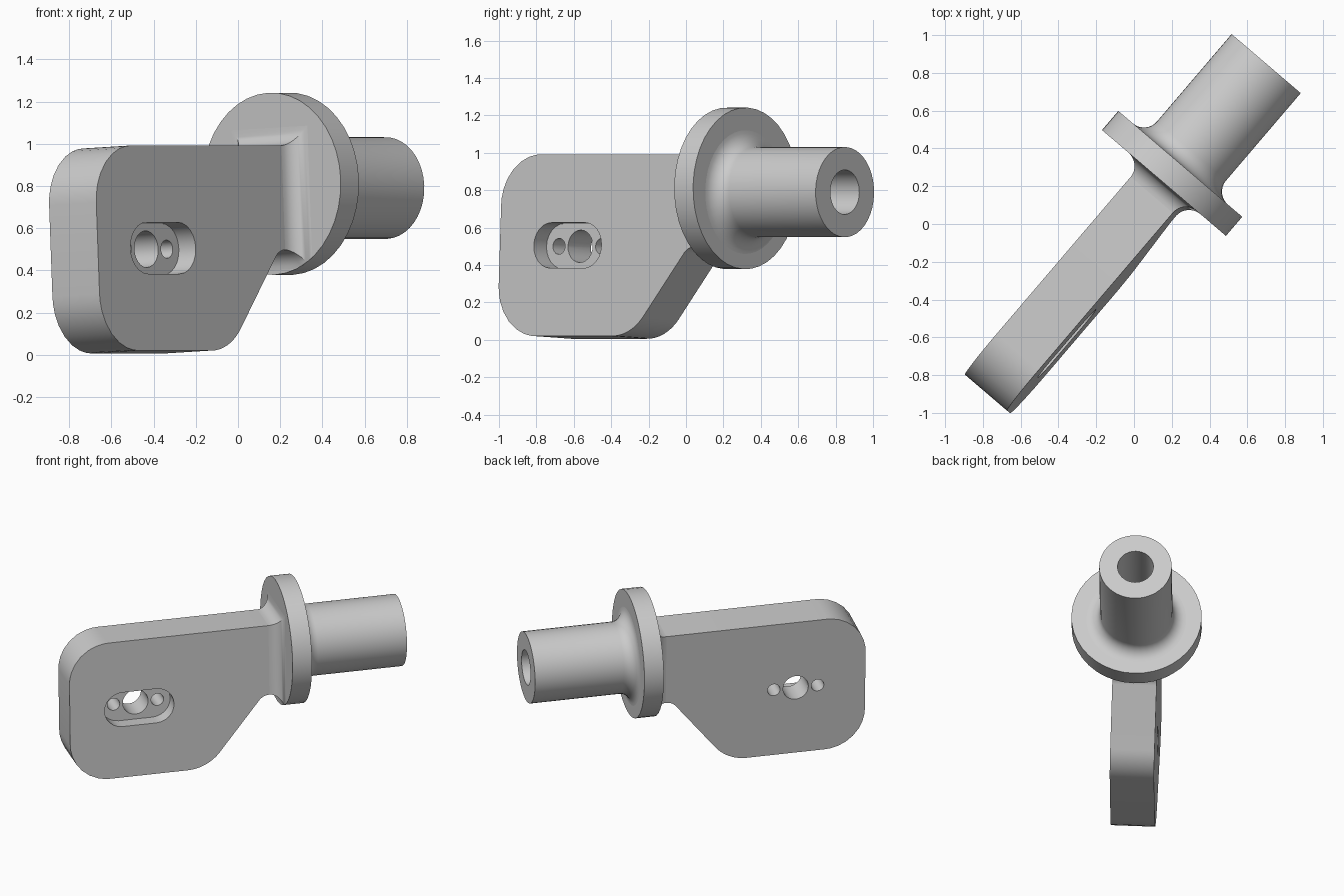
import bpy, bmesh, math
from math import sin, cos, pi, radians, sqrt
from mathutils import Matrix, Vector

cube = bpy.data.objects.get("Cube")
if cube:
    bpy.data.objects.remove(cube, do_unlink=True)

# One plain metal colour
metal = bpy.data.materials.new("grey_metal")
metal.use_nodes = True
GREY = (0.6, 0.6, 0.6, 1)
metal.diffuse_color = GREY
metal.node_tree.nodes["Principled BSDF"].inputs["Base Color"].default_value = GREY

# Local frame: x along the shaft, -y out of the slotted face, rolled slightly
FRAME = (Matrix.Translation((-0.015, 0.013, 0.8))
         @ Matrix.Rotation(radians(49.5), 4, 'Z')
         @ Matrix.Rotation(radians(-2.7), 4, 'X'))
HALF = 0.147            # half plate thickness
TOP, BOTTOM = 0.185, -0.788
FACE, BACK = 0.268, 0.401   # flange faces along the axis
FLANGE_R, FLANGE_Z = 0.432, 0.01
FIL = 0.09              # fillet radius
ARC_Z = -0.40           # height of the lower fillet centre


def make(name, bm):
    bmesh.ops.recalc_face_normals(bm, faces=bm.faces[:])
    mesh = bpy.data.meshes.new(name)
    bm.to_mesh(mesh)
    bm.free()
    mesh.materials.append(metal)
    ob = bpy.data.objects.new(name, mesh)
    bpy.context.collection.objects.link(ob)
    ob.matrix_world = FRAME
    return ob


def smooth(ob):
    bpy.ops.object.select_all(action='DESELECT')
    ob.select_set(True)
    bpy.context.view_layer.objects.active = ob
    bpy.ops.object.shade_smooth_by_angle(angle=radians(30))


def extrude(name, outline, y0, y1):
    """Prism from an (x, z) outline."""
    bm = bmesh.new()
    rings = [[bm.verts.new((x, y, z)) for x, z in outline] for y in (y0, y1)]
    for ring in rings:
        bm.faces.new(ring)
    for i in range(len(outline)):
        j = (i + 1) % len(outline)
        bm.faces.new((rings[0][i], rings[0][j], rings[1][j], rings[1][i]))
    return make(name, bm)


def lathe(name, profile, z, steps=40):
    """Spin (x, radius) points about the shaft axis."""
    bm = bmesh.new()
    verts = [bm.verts.new((x, 0, r + z)) for x, r in profile]
    edges = [bm.edges.new(p) for p in zip(verts, verts[1:])]
    bmesh.ops.spin(bm, geom=verts + edges, cent=(0, 0, z), axis=(1, 0, 0),
                   angle=2 * pi, steps=steps, use_duplicate=False)
    bmesh.ops.remove_doubles(bm, verts=bm.verts[:], dist=1e-4)
    return make(name, bm)


def arc(cx, cz, r, a0, a1, n=8):
    return [(cx + r * cos(radians(a0 + (a1 - a0) * i / n)),
             cz + r * sin(radians(a0 + (a1 - a0) * i / n))) for i in range(n + 1)]


def round_corner(prev, corner, nxt, r):
    """Tangent arc replacing a corner."""
    c = Vector(corner)
    a, b = (Vector(prev) - c).normalized(), (Vector(nxt) - c).normalized()
    half = a.angle(b) / 2
    centre = c + (a + b).normalized() * (r / sin(half))
    p = c + a * (r / math.tan(half)) - centre
    q = c + b * (r / math.tan(half)) - centre
    return [tuple(centre + p.lerp(q, i / 8).normalized() * r) for i in range(9)]


# Plate: rounded corners, sloping underside, start of the lower fillet
neck_x = FACE - FIL
end_x = -1.188
lower_arc = arc(neck_x, ARC_Z, FIL, 140, 90)
slope_foot = (-0.25, BOTTOM)
outline = [(neck_x, TOP)]
outline += round_corner((neck_x, TOP), (end_x, TOP), (end_x, BOTTOM), 0.27)
outline += round_corner((end_x, TOP), (end_x, BOTTOM), slope_foot, 0.27)
outline += round_corner((end_x, BOTTOM), slope_foot, lower_arc[0], 0.28)
outline += lower_arc
plate = extrude("plate", outline, -HALF, HALF)

# Slot recess and three through holes
SLOT_X, SLOT_Z, SLOT_R, SPREAD = -0.712, -0.302, 0.122, 0.15
shift = 0.116
cutters = [extrude("slot_cutter",
                   arc(SLOT_X + shift, SLOT_Z, SLOT_R, -90, 90, 12)
                   + arc(SLOT_X - shift, SLOT_Z, SLOT_R, 90, 270, 12),
                   -HALF - 0.1, -HALF + 0.105)]
for dx, r in ((-SPREAD, 0.043), (0, 0.087), (SPREAD, 0.043)):
    circle = arc(SLOT_X + dx, SLOT_Z, r, 0, 360, 24)[:-1]
    cutters.append(extrude("hole_cutter", circle, -0.3, 0.3))
bpy.context.view_layer.objects.active = plate
for cutter in cutters:
    cutter.hide_render = True
    mod = plate.modifiers.new("cut", 'BOOLEAN')
    mod.operation, mod.solver, mod.object = 'DIFFERENCE', 'EXACT', cutter
    bpy.ops.object.modifier_apply(modifier=mod.name)
    bpy.data.objects.remove(cutter, do_unlink=True)
smooth(plate)

# Neck: flared fillet from plate into flange, its underside kept within the rim
bm = bmesh.new()
rings = []
for i in range(9):
    a = pi / 2 * i / 8
    x, grow = neck_x + FIL * sin(a), FIL * (1 - cos(a))
    y, hi, lo = HALF + grow, TOP + grow, ARC_Z + FIL * cos(a)
    section = [(y * k / 4, max(lo, FLANGE_Z - sqrt(FLANGE_R ** 2 - (y * k / 4) ** 2)))
               for k in range(-4, 5)]
    section += [(y, hi), (-y, hi)]
    rings.append([bm.verts.new((x, py, pz)) for py, pz in section])
for r0, r1 in zip(rings, rings[1:]):
    for i in range(len(r0)):
        j = (i + 1) % len(r0)
        bm.faces.new((r0[i], r0[j], r1[j], r1[i]))
smooth(make("neck_fillet", bm))

# Flange disc
smooth(lathe("flange", [(FACE, 0), (FACE, FLANGE_R), (BACK, FLANGE_R), (BACK, 0)],
             FLANGE_Z))

# Hollow shaft with fillet at its root
SHAFT_R, BORE_R, SHAFT_END = 0.241, 0.119, 1.1
root = arc(BACK + FIL, SHAFT_R + FIL, FIL, 180, 270)
smooth(lathe("shaft", root + [(SHAFT_END, SHAFT_R), (SHAFT_END, BORE_R),
                              (0.42, BORE_R), (0.42, 0)], -0.01))
